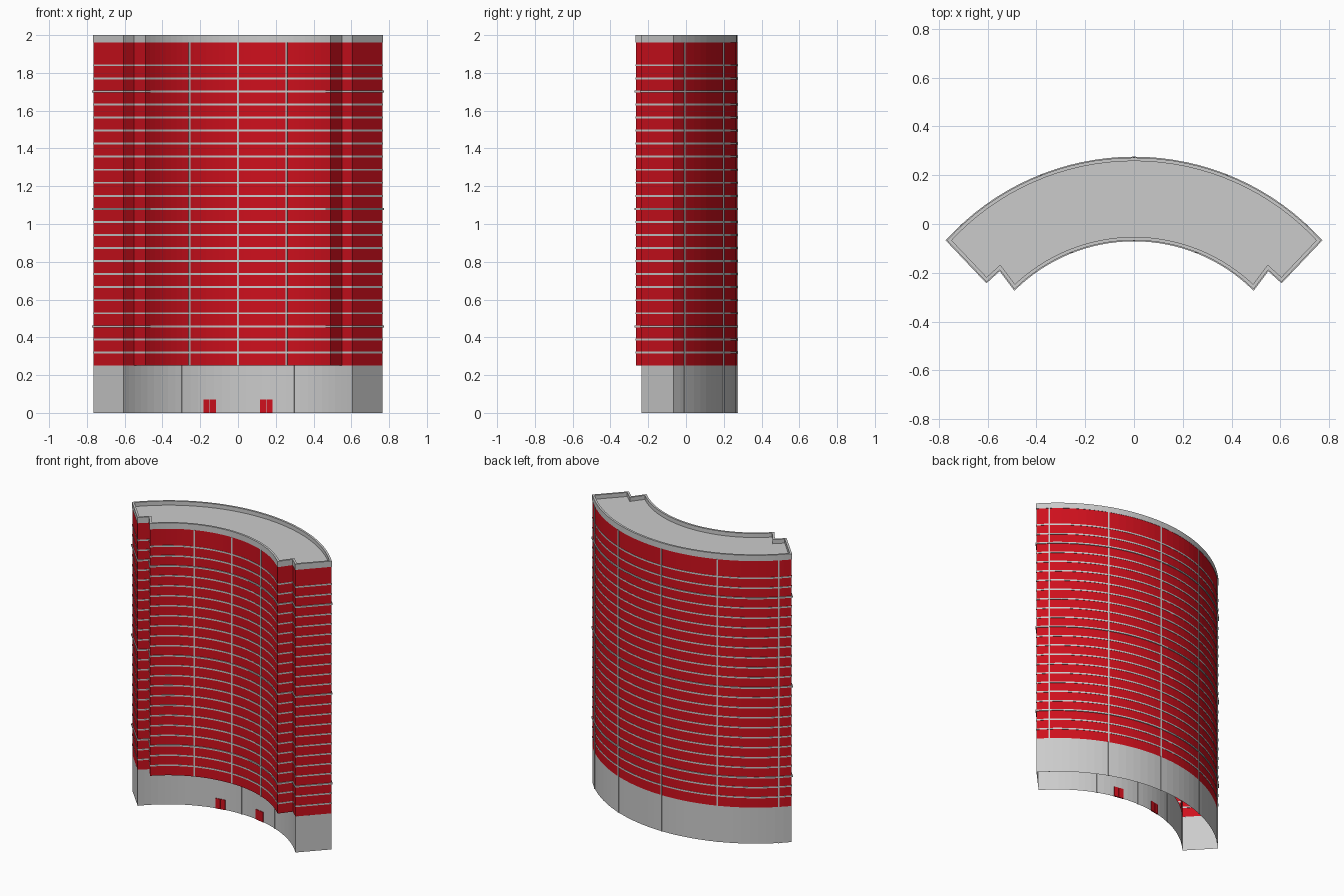
import bpy, bmesh, math
from mathutils import Vector

if "Cube" in bpy.data.objects:
    bpy.data.objects.remove(bpy.data.objects["Cube"])

CY = -0.765                      # centre of all the arcs
R_OUT, R_IN, R_BASE = 1.035, 0.70, 0.804
SEG = 32
BASE_TOP, RED_TOP, ROOF, TOP = 0.25, 1.96, 1.972, 2.0

red = bpy.data.materials.new("red_panel")
red.diffuse_color = (0.62, 0.005, 0.012, 1)
red.use_nodes = True
red.node_tree.nodes["Principled BSDF"].inputs["Base Color"].default_value = red.diffuse_color


def arc(r, a0, a1, n=SEG):
    angles = [math.radians(a0 + (a1 - a0) * i / n) for i in range(n + 1)]
    return [Vector((r * math.sin(a), CY + r * math.cos(a))) for a in angles]


def make(name, verts, faces, mat=None):
    me = bpy.data.meshes.new(name)
    me.from_pydata([tuple(v) for v in verts], [], faces)
    me.update()
    ob = bpy.data.objects.new(name, me)
    bpy.context.collection.objects.link(ob)
    if mat:
        me.materials.append(mat)
    return ob


def offset(pts, d):
    """Mitred outward offset of a counter-clockwise outline."""
    out = []
    for i, p in enumerate(pts):
        a, b = (p - pts[i - 1]).normalized(), (pts[(i + 1) % len(pts)] - p).normalized()
        n1, n2 = Vector((a.y, -a.x)), Vector((b.y, -b.x))
        out.append(p + (n1 + n2) * (d / (1 + n1.dot(n2))))
    return out


def wall(name, pts, z0, z1, mat=None):
    n = len(pts)
    verts = [(p.x, p.y, z) for z in (z0, z1) for p in pts]
    make(name, verts, [(i, (i + 1) % n, n + (i + 1) % n, n + i) for i in range(n)], mat)


def ring(name, pts, z0, z1, out, inn):
    n = len(pts)
    o, k = offset(pts, out), offset(pts, -inn)
    loops = [(o, z0), (o, z1), (k, z1), (k, z0)]
    verts = [(p.x, p.y, z) for l, z in loops for p in l]
    faces = []
    for r in range(4):
        s = (r + 1) % 4
        faces += [(r * n + i, r * n + (i + 1) % n, s * n + (i + 1) % n, s * n + i) for i in range(n)]
    make(name, verts, faces)


def box(name, angle, r, shift, size, z0, mat=None):
    """Box standing on an arc, turned to face along the radius."""
    bm = bmesh.new()
    bmesh.ops.create_cube(bm, size=1)
    bmesh.ops.scale(bm, vec=size, verts=bm.verts)
    me = bpy.data.meshes.new(name)
    bm.to_mesh(me)
    bm.free()
    ob = bpy.data.objects.new(name, me)
    bpy.context.collection.objects.link(ob)
    a = math.radians(angle)
    ob.rotation_euler.z = -a
    ob.location = (r * math.sin(a) + shift * math.cos(a),
                   CY + r * math.cos(a) - shift * math.sin(a), z0 + size[2] / 2)
    if mat:
        me.materials.append(mat)


# Outlines of tower and ground floor
outer = arc(R_OUT, 47.6, -47.6)
tower = (outer + [Vector((-0.605, -0.235)), Vector((-0.55, -0.185))]
         + arc(R_IN, -44.4, 44.4) + [Vector((0.55, -0.185)), Vector((0.605, -0.235))])
base = outer + arc(R_BASE, -48.8, 48.8)

# Main shells, open underneath
wall("ground_floor_wall", base, 0, BASE_TOP)
wall("tower_wall", tower, BASE_TOP, RED_TOP, red)

# Underside of the tower overhang
a, b = arc(R_IN, -44.4, 44.4), arc(R_BASE, -43.5, 43.5)
make("overhang_soffit", [(p.x, p.y, BASE_TOP) for p in a + b],
     [(i, SEG + 1 + i, SEG + 2 + i, i + 1) for i in range(SEG)], red)

# Roof slab and parapet
make("roof", [(p.x, p.y, ROOF) for p in tower], [tuple(range(len(tower)))])
ring("parapet", tower, RED_TOP, TOP, 0.002, 0.012)

# Floor bands, with three heavier ones
for i in range(23):
    z = 0.32 + i * 0.0691
    heavy = i in (2, 11, 20)
    ring("floor_band", tower, z - 0.005, z + 0.005, 0.006 if heavy else 0.002, 0.002)

# Vertical mullions on the outer and inner curves
for k in range(-2, 3):
    ang = k * 21.5
    box("outer_mullion", ang, R_OUT, 0, (0.010, 0.008, RED_TOP - BASE_TOP), BASE_TOP)
    box("outer_base_rib", ang, R_OUT, 0, (0.008, 0.008, BASE_TOP), 0)
    if abs(k) < 2:
        box("inner_mullion", ang, R_IN, 0, (0.010, 0.008, RED_TOP - BASE_TOP), BASE_TOP)
        box("inner_base_rib", ang, R_BASE, 0, (0.008, 0.008, BASE_TOP), 0)

# Double entrance doors
for side in (-1, 1):
    for leaf in (-1, 1):
        box("door_leaf", side * 10.8, R_BASE, leaf * 0.0175, (0.032, 0.008, 0.07), 0, red)
